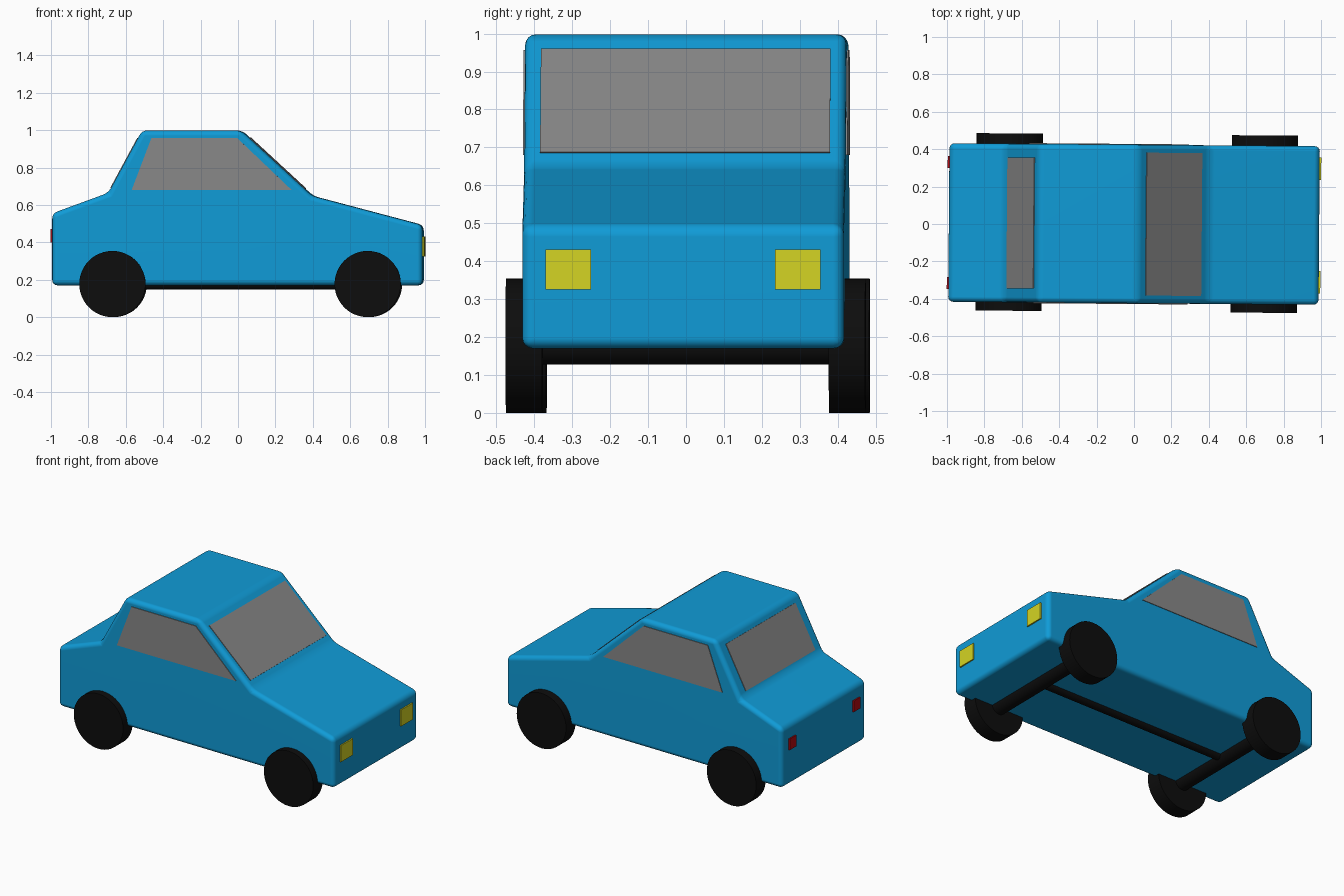
import bpy, bmesh, math
from mathutils import Vector, Matrix

if "Cube" in bpy.data.objects:
    bpy.data.objects.remove(bpy.data.objects["Cube"])

YAW = Matrix.Rotation(-0.008, 4, 'Z')  # the whole car sits very slightly turned


def material(name, rgb):
    m = bpy.data.materials.new(name)
    m.diffuse_color = (*rgb, 1)
    m.use_nodes = True
    m.node_tree.nodes["Principled BSDF"].inputs["Base Color"].default_value = m.diffuse_color
    return m


BLUE = material("body_blue", (0.005, 0.33, 0.68))
GREY = material("glass_grey", (0.245, 0.245, 0.245))
BLACK = material("tyre_black", (0.004, 0.004, 0.004))
YELLOW = material("headlight_yellow", (0.66, 0.66, 0.017))
RED = material("tail_light_red", (0.48, 0.003, 0.006))


def finish(bm, name, mat, smooth=False):
    bmesh.ops.recalc_face_normals(bm, faces=bm.faces[:])
    bm.transform(YAW)
    me = bpy.data.meshes.new(name)
    bm.to_mesh(me)
    bm.free()
    me.materials.append(mat)
    ob = bpy.data.objects.new(name, me)
    bpy.context.collection.objects.link(ob)
    if smooth:
        bpy.ops.object.select_all(action='DESELECT')
        ob.select_set(True)
        bpy.context.view_layer.objects.active = ob
        bpy.ops.object.shade_smooth_by_angle(angle=math.radians(35))
    return ob


def extruded(points, offset):
    """Closed solid made by sweeping a polygon along an offset."""
    bm = bmesh.new()
    face = bm.faces.new([bm.verts.new(p) for p in points])
    res = bmesh.ops.extrude_face_region(bm, geom=[face], use_keep_orig=True)
    verts = [g for g in res["geom"] if isinstance(g, bmesh.types.BMVert)]
    bmesh.ops.translate(bm, verts=verts, vec=offset)
    return bm


def plate(name, points, normal, mat, sink=0.005, rise=0.004):
    n = Vector(normal).normalized()
    finish(extruded([Vector(p) - n * sink for p in points], n * (sink + rise)), name, mat)


def cylinder(name, radius, length, centre, axis, sides):
    bm = bmesh.new()
    rot = Matrix.Rotation(math.pi / 2, 4, 'X' if axis == 'Y' else 'Y')
    bmesh.ops.create_cone(bm, cap_ends=True, segments=sides, radius1=radius, radius2=radius,
                          depth=length, matrix=Matrix.Translation(centre) @ rot)
    finish(bm, name, BLACK, smooth=True)


# Body: side profile swept across the width, all edges rounded
HALF = 0.424
profile = [(-0.99, 0.17), (-0.99, 0.555), (-0.69, 0.665), (-0.51, 0.998),
           (0.02, 0.998), (0.40, 0.648), (0.99, 0.492), (0.99, 0.17)]
bm = extruded([(x, -HALF, z) for x, z in profile], Vector((0, 2 * HALF, 0)))
bmesh.ops.recalc_face_normals(bm, faces=bm.faces[:])
bmesh.ops.bevel(bm, geom=bm.edges[:], offset=0.028, offset_type='OFFSET', segments=4,
                profile=0.5, affect='EDGES', clamp_overlap=True)
body = finish(bm, "car_body", BLUE, smooth=True)
body.modifiers.new("even_shading", 'WEIGHTED_NORMAL').keep_sharp = True

# Side windows
outline = [(-0.565, 0.68), (0.29, 0.68), (0.0, 0.957), (-0.46, 0.957)]
for side, label in ((-1, "right"), (1, "left")):
    plate(label + "_side_window", [(x, side * HALF, z) for x, z in outline], (0, side, 0), GREY)


# Windscreen and rear window lie on the sloping profile edges
def sloped_window(name, low, high, z0, z1, half):
    def at(z):
        return low[0] + (high[0] - low[0]) * (z - low[1]) / (high[1] - low[1])
    s = 1 if low[0] > 0 else -1
    normal = (s * (high[1] - low[1]), 0, abs(high[0] - low[0]))
    plate(name, [(at(z0), -half, z0), (at(z0), half, z0),
                 (at(z1), half, z1), (at(z1), -half, z1)], normal, GREY)


sloped_window("windscreen", profile[5], profile[4], 0.685, 0.958, 0.382)
sloped_window("rear_window", profile[2], profile[3], 0.69, 0.955, 0.35)


# Headlights and tail lights
def lamp(name, x, y, z, w, h, mat):
    plate(name, [(x, y + a * w / 2, z + b * h / 2)
                 for a, b in ((-1, -1), (1, -1), (1, 1), (-1, 1))],
          (x, 0, 0), mat, sink=0.001, rise=0.0085)


for side, label in ((-1, "right"), (1, "left")):
    lamp(label + "_headlight", 0.99, side * 0.303, 0.378, 0.12, 0.106, YELLOW)
    lamp(label + "_tail_light", -0.99, side * 0.323, 0.435, 0.065, 0.072, RED)

# Wheels, axles and drive shaft
for x, end in ((-0.668, "rear"), (0.697, "front")):
    cylinder(end + "_axle", 0.05, 0.84, (x, 0, 0.177), 'Y', 32)
    for side, label in ((-1, "right"), (1, "left")):
        cylinder(f"{end}_{label}_wheel", 0.177, 0.096, (x, 0.005 + side * 0.426, 0.177), 'Y', 48)
cylinder("drive_shaft", 0.03, 1.36, (0.014, 0, 0.177), 'X', 24)
